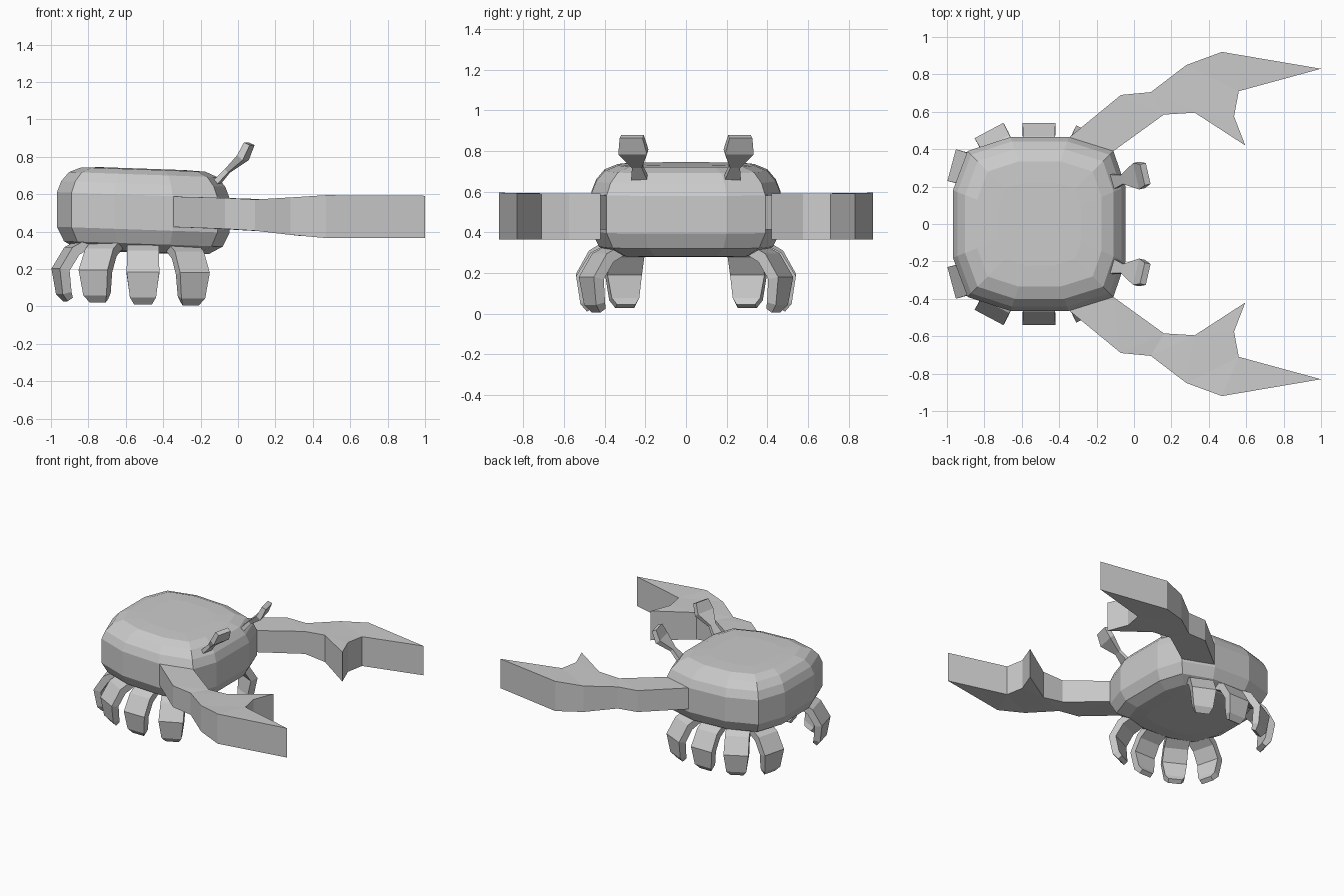
import bpy, bmesh
from math import cos, sin, radians
from mathutils import Vector

if "Cube" in bpy.data.objects:
    bpy.data.objects.remove(bpy.data.objects["Cube"])


def finish(name, bm):
    bmesh.ops.recalc_face_normals(bm, faces=bm.faces)
    me = bpy.data.meshes.new(name)
    bm.to_mesh(me)
    bm.free()
    ob = bpy.data.objects.new(name, me)
    bpy.context.collection.objects.link(ob)
    return ob


def loft(name, rings):
    bm = bmesh.new()
    rows = [[bm.verts.new(p) for p in r] for r in rings]
    n = len(rows[0])
    for a, b in zip(rows, rows[1:]):
        for i in range(n):
            j = (i + 1) % n
            bm.faces.new((a[i], a[j], b[j], b[i]))
    bm.faces.new(rows[0])
    bm.faces.new(rows[-1])
    return finish(name, bm)


def strip(name, origin, angle, path, side):
    """Flat bar following (distance, height, width, thickness) along a heading."""
    d = Vector((cos(radians(angle)), sin(radians(angle)), 0))
    wide = Vector((-d.y, d.x, 0))
    pts = [Vector((origin[0], origin[1], 0)) + d * u + Vector((0, 0, z))
           for u, z, w, t in path]
    rings = []
    for i, (u, z, w, t) in enumerate(path):
        tan = (pts[min(i + 1, len(pts) - 1)] - pts[max(i - 1, 0)]).normalized()
        n = tan.cross(wide).normalized()
        ring = [pts[i] + wide * (a * w / 2) + n * (b * t / 2)
                for a, b in ((-1, -1), (1, -1), (1, 1), (-1, 1))]
        rings.append([(p.x, p.y * side, p.z) for p in ring])
    return loft(name, rings)


# Shell: rounded outline lofted through scaled rings, tilted slightly forward
half = [(-0.045, 0.2), (-0.11, 0.39), (-0.35, 0.465),
        (-0.66, 0.465), (-0.89, 0.39), (-0.968, 0.18)]
outline = half + [(x, -y) for x, y in reversed(half)]
levels = [(0.55, 0.287), (0.76, 0.293), (0.92, 0.335), (1, 0.41), (1, 0.595),
          (0.95, 0.655), (0.86, 0.705), (0.72, 0.732), (0.48, 0.737)]
cx = -0.505
loft("shell", [[(cx + (x - cx) * s, y * s, z - 0.035 * (x - cx) * s)
                for x, y in outline] for s, z in levels])

# Claw outline (x, y, bottom z, top z)
claw = [(-0.35, 0.46, 0.425, 0.588), (-0.07, 0.69, 0.415, 0.58),
        (0.09, 0.705, 0.405, 0.572), (0.28, 0.85, 0.383, 0.583),
        (0.47, 0.92, 0.366, 0.595), (1.0, 0.83, 0.366, 0.592),
        (0.56, 0.71, 0.366, 0.592), (0.535, 0.575, 0.366, 0.592),
        (0.595, 0.42, 0.366, 0.592), (0.325, 0.595, 0.378, 0.585),
        (0.16, 0.585, 0.4, 0.573), (-0.11, 0.39, 0.415, 0.582)]

# Legs: outer end position, heading, lift
legs = [("front", (-0.23, 0.49), 65, 0.0), ("middle", (-0.508, 0.54), 90, 0.005),
        ("rear", (-0.775, 0.50), 118, 0.015), ("back", (-0.975, 0.315), 165, 0.022)]
leg_path = [(-0.2, 0.335, 0.17, 0.05), (-0.09, 0.275, 0.17, 0.055),
            (-0.027, 0.175, 0.175, 0.055), (-0.045, 0.05, 0.14, 0.05),
            (-0.068, 0.015, 0.095, 0.035)]

# Eye stalk
eye_path = [(-0.03, 0.62, 0.13, 0.04), (0.0, 0.655, 0.085, 0.03),
            (0.065, 0.725, 0.05, 0.025), (0.15, 0.795, 0.145, 0.04),
            (0.185, 0.87, 0.115, 0.035)]

for side, label in ((1, "left"), (-1, "right")):
    bm = bmesh.new()
    low = [bm.verts.new((x, y * side, a)) for x, y, a, b in claw]
    top = [bm.verts.new((x, y * side, b)) for x, y, a, b in claw]
    caps = [bm.faces.new(low), bm.faces.new(top)]
    for i in range(len(claw)):
        j = (i + 1) % len(claw)
        bm.faces.new((low[i], low[j], top[j], top[i]))
    bmesh.ops.triangulate(bm, faces=caps)
    finish(label + "_claw", bm)
    for name, pos, heading, lift in legs:
        strip(f"{label}_{name}_leg", pos, heading,
              [(u, z + lift, w, t) for u, z, w, t in leg_path], side)
    strip(label + "_eye_stalk", (-0.12, 0.225), 13, eye_path, side)
